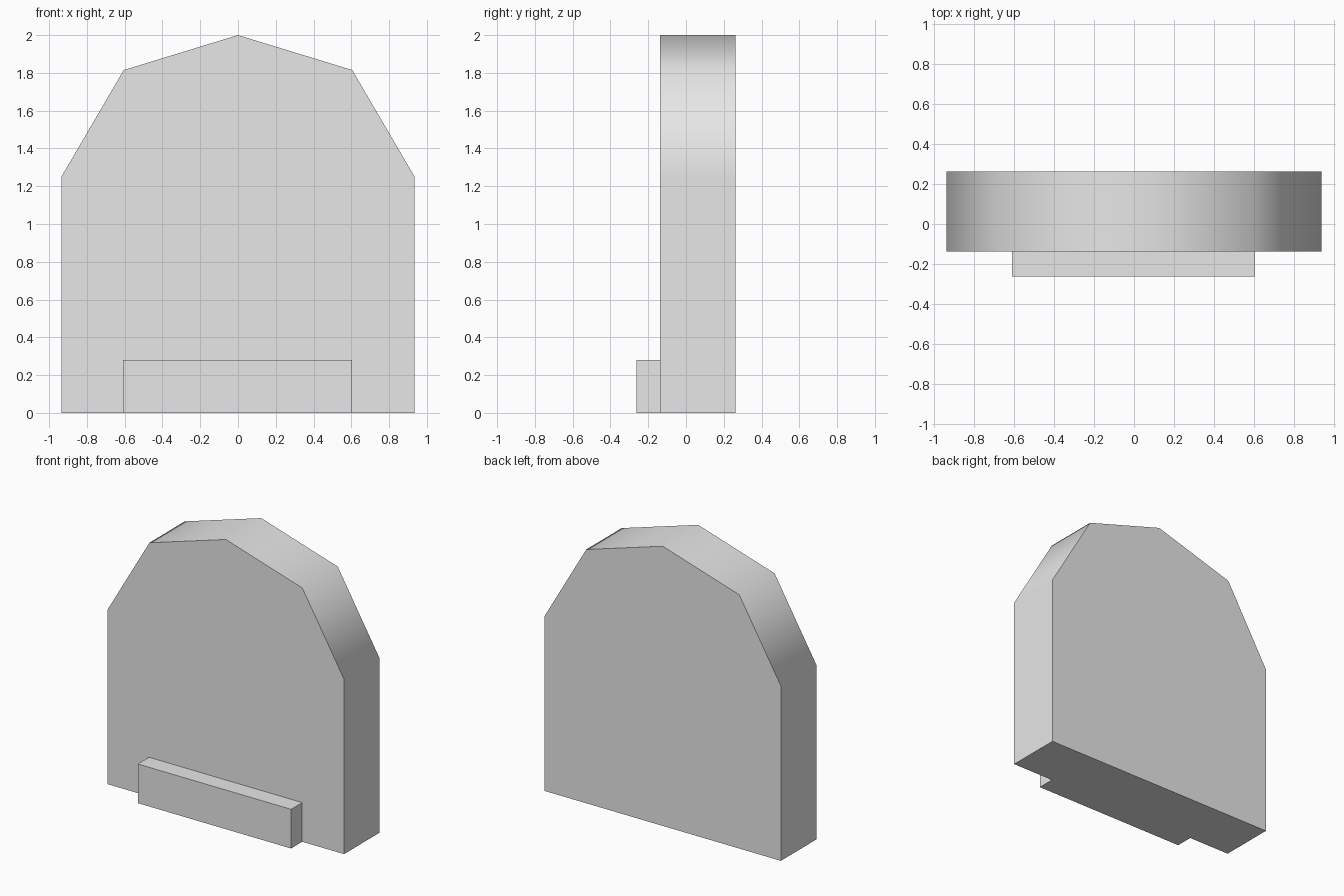
import bpy
import bmesh
from mathutils import Vector

cube = bpy.data.objects.get("Cube")
if cube:
    bpy.data.objects.remove(cube, do_unlink=True)

# Single plain stone colour
stone = bpy.data.materials.new("stone_grey")
stone.use_nodes = True
GREY = (0.8, 0.8, 0.8, 1.0)
stone.diffuse_color = GREY
stone.node_tree.nodes["Principled BSDF"].inputs["Base Color"].default_value = GREY


def extrude_profile(name, profile, front, back):
    """Extrude an (x, z) outline along y into a closed solid."""
    bm = bmesh.new()
    face = bm.faces.new([bm.verts.new((x, front, z)) for x, z in profile])
    result = bmesh.ops.extrude_face_region(bm, geom=[face], use_keep_orig=True)
    moved = [g for g in result["geom"] if isinstance(g, bmesh.types.BMVert)]
    bmesh.ops.translate(bm, verts=moved, vec=(0, back - front, 0))
    bmesh.ops.recalc_face_normals(bm, faces=bm.faces)
    mesh = bpy.data.meshes.new(name)
    bm.to_mesh(mesh)
    bm.free()
    mesh.materials.append(stone)
    obj = bpy.data.objects.new(name, mesh)
    bpy.context.collection.objects.link(obj)
    return obj


# Upright slab with a faceted arched top
HALF_WIDTH, SPRING, TOP = 0.935, 1.25, 2.0
right_half = [(HALF_WIDTH, 0), (HALF_WIDTH, SPRING), (0.605, 1.815)]
outline = right_half + [(0, TOP)] + [(-x, z) for x, z in reversed(right_half)]
slab = extrude_profile("headstone_slab", outline, -0.137, 0.263)

# Blend the shading around the arch, keeping front, back and base flat
mesh = slab.data
normals = [Vector((0, 0, 1))] * len(mesh.loops)
for face in mesh.polygons:
    face.use_smooth = True
    is_rim = abs(face.normal.y) < 0.5 and face.normal.z > -0.5
    for i in face.loop_indices:
        co = mesh.vertices[mesh.loops[i].vertex_index].co
        if not is_rim:
            normals[i] = face.normal.copy()
        else:
            rise = max(co.z - SPRING, 0) / (TOP - SPRING)
            normals[i] = Vector((co.x / HALF_WIDTH, 0, rise)).normalized()
mesh.normals_split_custom_set(normals)

# Low block standing against the front of the slab
block = [(-0.608, 0), (0.604, 0), (0.604, 0.28), (-0.608, 0.28)]
extrude_profile("front_block", block, -0.263, -0.137)
